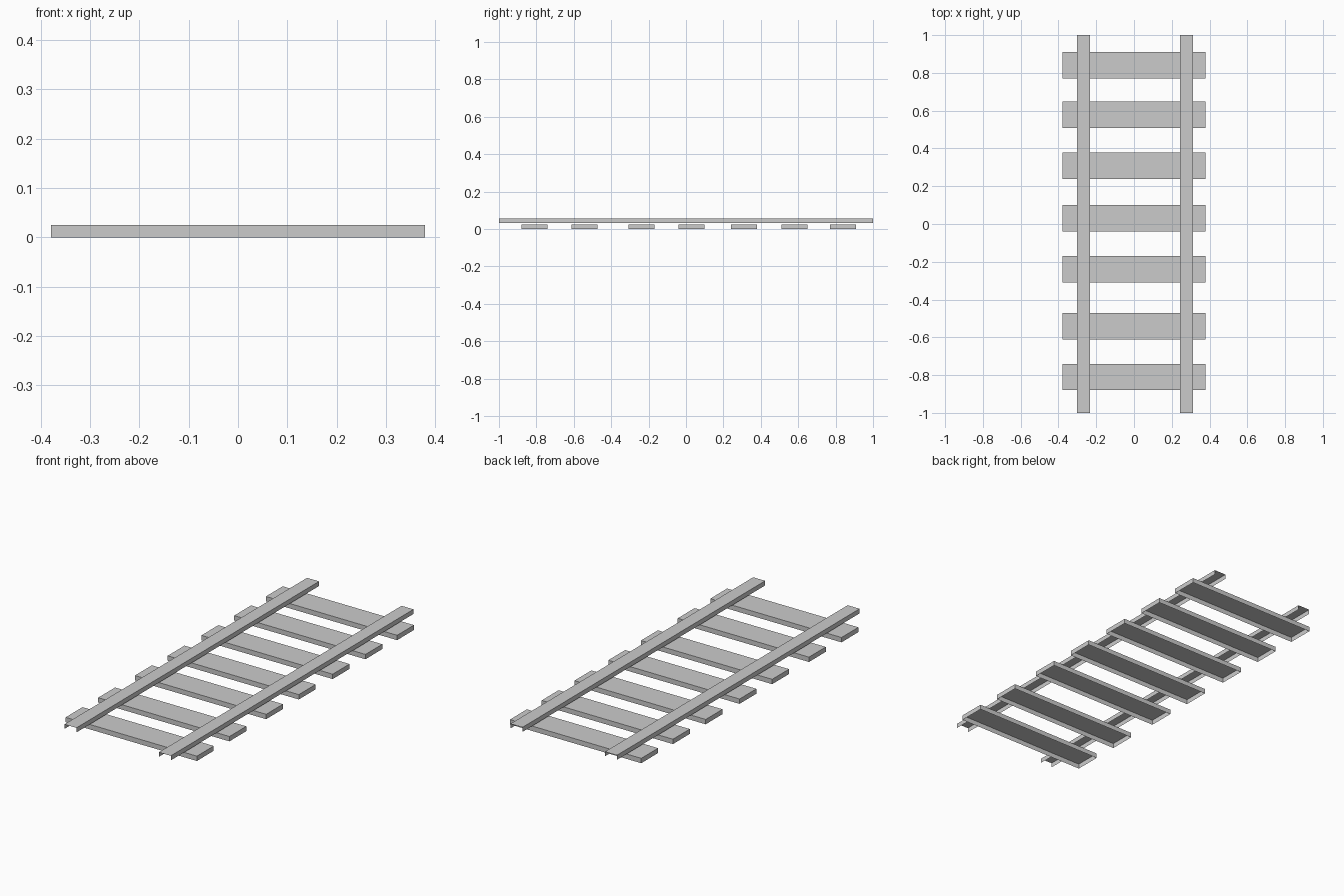
import bpy, bmesh
from mathutils import Matrix, Vector

if "Cube" in bpy.data.objects:
    bpy.data.objects.remove(bpy.data.objects["Cube"])


def open_box(name, centre, size, open_dirs):
    """Box with the faces pointing along open_dirs removed."""
    bm = bmesh.new()
    bmesh.ops.create_cube(bm, size=1)
    bm.normal_update()
    gone = [f for f in bm.faces if any(f.normal.dot(Vector(d)) > 0.9 for d in open_dirs)]
    bmesh.ops.delete(bm, geom=gone, context='FACES')
    bm.transform(Matrix.Diagonal((*size, 1)))
    mesh = bpy.data.meshes.new(name)
    bm.to_mesh(mesh)
    bm.free()
    obj = bpy.data.objects.new(name, mesh)
    obj.location = centre
    bpy.context.collection.objects.link(obj)
    return obj


DOWN, FRONT, BACK = (0, 0, -1), (0, -1, 0), (0, 1, 0)

# Slightly unevenly spaced sleepers, hollow underneath
for i, y in enumerate((-0.81, -0.542, -0.239, 0.03, 0.309, 0.579, 0.84)):
    open_box(f"sleeper_{i + 1}", (0, y, 0.0127), (0.757, 0.139, 0.0254), [DOWN])

# Rails: channels open underneath and at both ends
for side, x in (("left", -0.267), ("right", 0.278)):
    open_box(f"rail_{side}", (x, 0, 0.0435), (0.069, 2.0, 0.024), [DOWN, FRONT, BACK])
